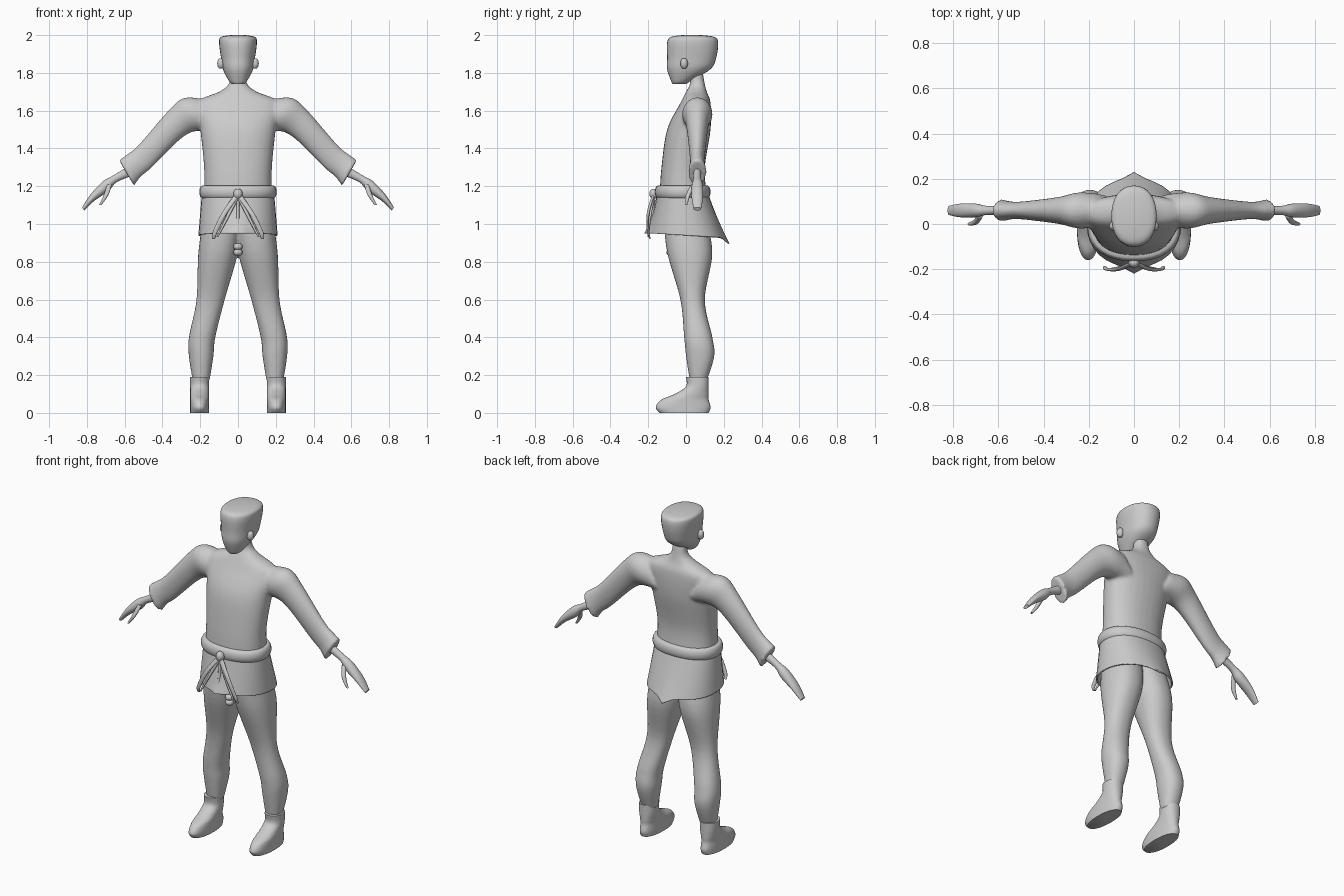
import bpy, bmesh, math
from mathutils import Vector

cube = bpy.data.objects.get("Cube")
if cube:
    bpy.data.objects.remove(cube, do_unlink=True)

COLOR = (0.6, 0.6, 0.6, 1)
grey = bpy.data.materials.new("light grey")
grey.use_nodes = True
grey.diffuse_color = COLOR
grey.node_tree.nodes["Principled BSDF"].inputs["Base Color"].default_value = COLOR

SIDES = 32
STEPS = 6


def ring(center, u, v, power=1):
    """Rounded cross-section spanned by the half-axes u and v."""
    points = []
    for i in range(SIDES):
        angle = math.tau * i / SIDES
        c, s = math.cos(angle), math.sin(angle)
        c = math.copysign(abs(c) ** power, c)
        s = math.copysign(abs(s) ** power, s)
        points.append(Vector(center) + Vector(u) * c + Vector(v) * s)
    return points


def level(z, left, right, front, back, power=0.9):
    """Horizontal section given by its extents."""
    center = ((left + right) / 2, (front + back) / 2, z)
    half_width, half_depth = (right - left) / 2, (back - front) / 2
    return ring(center, (half_width, 0, 0), (0, half_depth, 0), power)


def central(z, width, front, back):
    """Horizontal section that is symmetric about the middle of the body."""
    return level(z, -width, width, front, back)


def arm_section(x, z, radius, depth):
    """Section across an arm that slopes down and outwards."""
    across = Vector((0.5, 0, 0.86)) * radius
    return ring((x, 0.06, z), across, (0, depth, 0))


def ball(center, radius, height):
    """Rings of an upright ellipsoid."""
    rings = []
    for i in range(1, STEPS):
        angle = math.pi * i / STEPS
        middle = Vector(center) - Vector((0, 0, height * math.cos(angle)))
        size = radius * math.sin(angle)
        rings.append(ring(middle, (size, 0, 0), (0, size, 0)))
    return rings


def strand(path, radius, flatness=1):
    """Rings along a hanging strip that tapers towards its end."""
    rings = []
    for i, point in enumerate(path):
        size = radius * (1 - 0.5 * (i / (len(path) - 1)) ** 3)
        rings.append(ring(point, (size, 0, 0), (0, size * flatness, 0)))
    return rings


def mirrored(rings):
    return [[Vector((-p.x, p.y, p.z)) for p in section] for section in rings]


def flowing(rings):
    """Insert sections so that the outline passes smoothly through the given ones."""
    padded = [rings[0], *rings, rings[-1]]
    result = []
    for a, b, c, d in zip(padded, padded[1:], padded[2:], padded[3:]):
        for step in range(STEPS):
            t = step / STEPS
            section = []
            for p, q, r, s in zip(a, b, c, d):
                start, end = (r - p) / 2, (s - q) / 2
                bend = (r - q) * 3 - start * 2 - end
                settle = (q - r) * 2 + start + end
                section.append(q + start * t + bend * t ** 2 + settle * t ** 3)
            result.append(section)
    return result + [rings[-1]]


def loft(name, *bodies, voxel=0, capped=True):
    """Skin lists of sections into one smooth object; voxel fuses the bodies."""
    bm = bmesh.new()
    for rings in bodies:
        loops = [[bm.verts.new(p) for p in section] for section in flowing(rings)]
        for low, high in zip(loops, loops[1:]):
            for i in range(SIDES):
                j = (i + 1) % SIDES
                bm.faces.new((low[i], low[j], high[j], high[i]))
        if capped:
            bm.faces.new(loops[0])
            bm.faces.new(loops[-1])
    bmesh.ops.recalc_face_normals(bm, faces=bm.faces)
    for face in bm.faces:
        face.smooth = True
    mesh = bpy.data.meshes.new(name)
    bm.to_mesh(mesh)
    bm.free()
    mesh.set_sharp_from_angle(angle=math.radians(60))
    mesh.materials.append(grey)
    obj = bpy.data.objects.new(name, mesh)
    bpy.context.collection.objects.link(obj)
    if voxel:
        fuse = obj.modifiers.new("fuse", "REMESH")
        fuse.mode, fuse.voxel_size, fuse.use_smooth_shade = "VOXEL", voxel, True
        soften = obj.modifiers.new("soften", "SMOOTH")
        soften.factor, soften.iterations = 0.5, 6
    return obj


def pair(name, rings):
    """One part on each side of the body."""
    loft("left_" + name, rings)
    loft("right_" + name, mirrored(rings))


# Jacket: chest, neck and sleeves fused together
chest = [central(*row) for row in [
    (1.15, .18, -.14, .11), (1.3, .18, -.13, .1), (1.5, .2, -.1, .13),
    (1.64, .22, -.03, .13), (1.7, .1, 0, .11), (1.74, .05, .02, .1),
    (1.8, .04, .02, .09)]]
sleeve = [arm_section(*row) for row in [
    (.14, 1.57, .11, .07), (.24, 1.58, .1, .08), (.33, 1.53, .08, .06),
    (.49, 1.36, .07, .04), (.55, 1.31, .07, .04), (.59, 1.27, .08, .05)]]
loft("jacket", chest, sleeve, mirrored(sleeve), voxel=0.009)

# Hands with a thumb
pair("hand", [arm_section(*row) for row in [
    (.55, 1.29, .03, .02), (.65, 1.24, .02, .02), (.7, 1.2, .03, .03),
    (.77, 1.14, .02, .03), (.82, 1.08, .01, .02)]])
pair("thumb", strand([(.68, .04, 1.21), (.7, .01, 1.15), (.73, 0, 1.1)], 0.013))

# Head with a flat-topped hair cap
loft("head", [central(*row) for row in [
    (1.74, .03, -.07, 0), (1.76, .05, -.08, .03), (1.82, .08, -.1, .13),
    (1.88, .09, -.1, .16), (1.96, .1, -.1, .17), (1.99, .09, -.08, .15),
    (2, .04, -.02, .08)]])
pair("ear", ball((.09, -.01, 1.85), 0.02, 0.03))

# Trousers: both legs fused at the crotch
leg = [level(*row) for row in [
    (1.05, -.02, .18, -.12, .1), (.85, 0, .21, -.1, .14), (.6, .07, .22, -.03, .1),
    (.4, .12, .26, -.01, .14), (.3, .13, .26, 0, .15), (.17, .15, .24, .02, .11)]]
loft("trousers", leg, mirrored(leg), voxel=0.009)

# Shoes, level soles and a collar around the ankle
pair("shoe", [level(z, 0.153, 0.253, front, back) for z, front, back in [
    (0, -.14, .12), (.03, -.16, .13), (.07, -.13, .12), (.1, -.06, .12),
    (.14, 0, .12), (.19, 0, .12)]])

# Flared jacket skirt, drawn out to points at the front and back centre
skirt = []
for i in range(STEPS):
    t = i / (STEPS - 1)
    section = central(1.18 - 0.24 * t, 0.19 + 0.02 * t, -0.15 - 0.04 * t, 0.11 + 0.09 * t)
    for p in section:
        pull = 0.03 * t ** 3 * math.exp(-(p.x / 0.04) ** 2)
        p.z -= 0.06 * t * p.y + (pull if p.y > 0 else 0)
        p.y += math.copysign(pull, p.y)
    skirt.append(section)
cloth = loft("jacket_skirt", skirt, capped=False).modifiers.new("cloth", "SOLIDIFY")
cloth.thickness = 0.008

# Belt, its knot and hanging ends
belt = []
for i in range(STEPS + 1):
    angle = math.pi * i / STEPS
    bulge = 0.02 * math.sin(angle)
    belt.append(central(1.17 - 0.035 * math.cos(angle), 0.185 + bulge,
                        -0.145 - bulge, 0.11 + bulge))
loft("belt", belt)
loft("belt_knot", ball((0, -.17, 1.16), 0.024, 0.03))
pair("belt_end", strand(
    [(0, -.17, 1.16), (.07, -.2, 1.06), (.12, -.2, .96), (.13, -.19, .92)], 0.015, 0.5))
pair("belt_loop", strand(
    [(0, -.17, 1.15), (.05, -.19, 1.05), (.11, -.2, .93)], 0.01, 0.8))
loft("front_seam", strand([(0, -.17, 1.13), (0, -.18, 1.03), (0, -.21, .95)], 0.008))

# Small tie at the crotch
for name, z in [("upper", 0.88), ("lower", 0.85)]:
    loft(name + "_trouser_tie", ball((0, -.08, z), 0.024, 0.02))
